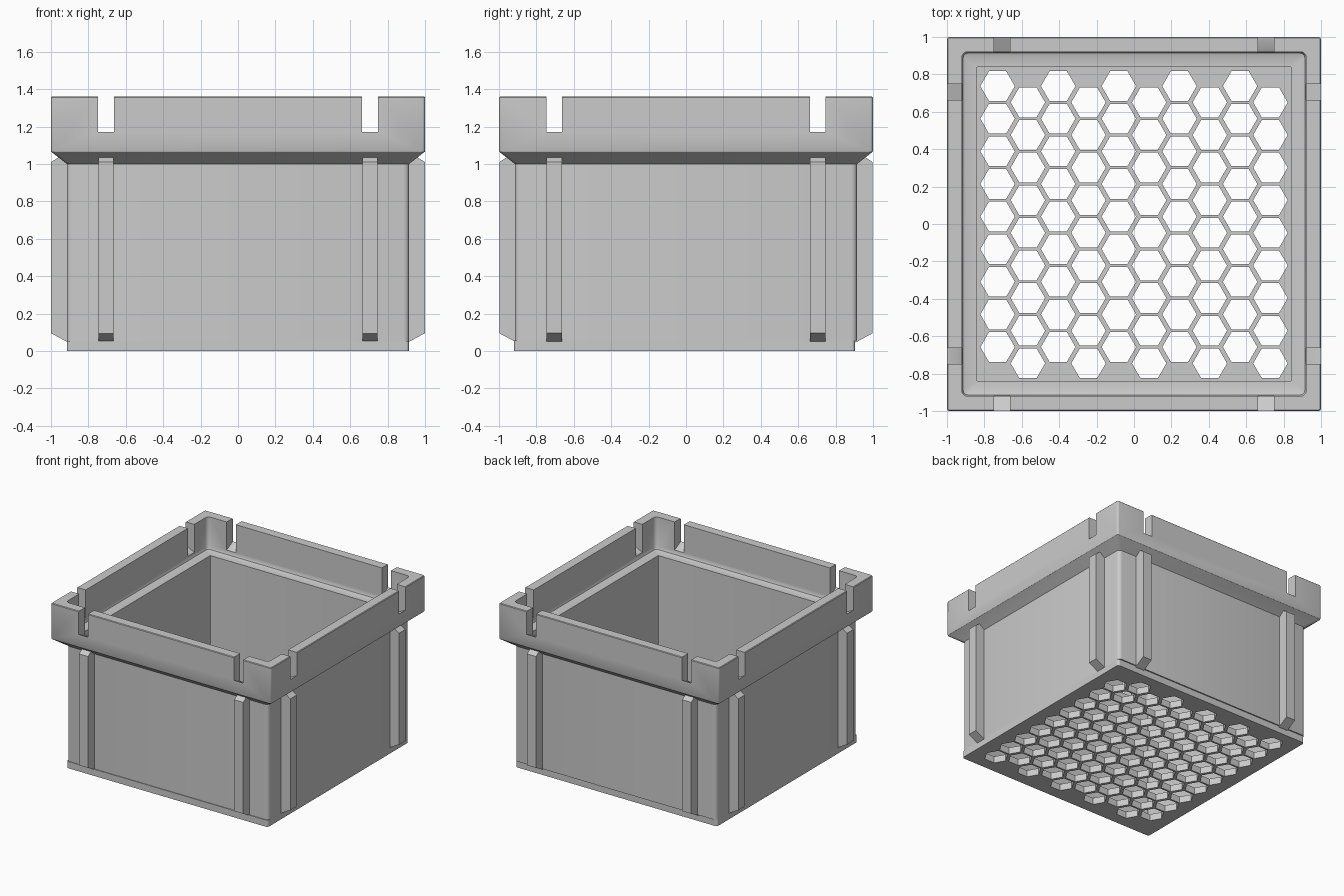
import bpy, bmesh
from math import cos, sin, pi
from mathutils import Matrix

cube = bpy.data.objects.get("Cube")
if cube:
    bpy.data.objects.remove(cube, do_unlink=True)

grey = bpy.data.materials.new("light grey plastic")
grey.use_nodes = True
colour = (0.6, 0.6, 0.6, 1)
grey.diffuse_color = colour
grey.node_tree.nodes["Principled BSDF"].inputs["Base Color"].default_value = colour


def add_object(name, bm):
    bmesh.ops.recalc_face_normals(bm, faces=bm.faces)
    mesh = bpy.data.meshes.new(name)
    bm.to_mesh(mesh)
    bm.free()
    mesh.materials.append(grey)
    obj = bpy.data.objects.new(name, mesh)
    bpy.context.collection.objects.link(obj)
    return obj


def rounded_square(half, radius, steps=4):
    points = []
    for quarter in range(4):
        a = quarter * pi / 2
        sx = 1 if quarter in (0, 3) else -1
        sy = 1 if quarter in (0, 1) else -1
        for i in range(steps + 1):
            t = a + i / steps * pi / 2
            points.append((sx * (half - radius) + radius * cos(t),
                           sy * (half - radius) + radius * sin(t)))
    return points


def closed_loft(profile):
    """Square rings of (half width, height, corner radius), joined in a loop."""
    bm = bmesh.new()
    rings = [[bm.verts.new((x, y, z)) for x, y in rounded_square(h, r)]
             for h, z, r in profile]
    count = len(rings[0])
    for k, low in enumerate(rings):
        high = rings[(k + 1) % len(rings)]
        for i in range(count):
            j = (i + 1) % count
            bm.faces.new((low[i], low[j], high[j], high[i]))
    return bm


def side_prisms(profile, half_width):
    """Two prisms on each of the four sides, from a (distance, height) profile."""
    bm = bmesh.new()
    for side in range(4):
        turn = Matrix.Rotation(side * pi / 2, 4, "Z")
        for centre in (-0.705, 0.705):
            ends = [[bm.verts.new(turn @ Matrix.Translation((centre + s, -d, z)).translation)
                     for d, z in profile] for s in (-half_width, half_width)]
            bm.faces.new(ends[0])
            bm.faces.new(ends[1])
            n = len(profile)
            for i in range(n):
                j = (i + 1) % n
                bm.faces.new((ends[0][i], ends[0][j], ends[1][j], ends[1][i]))
    return bm


def smooth(obj):
    bpy.ops.object.select_all(action="DESELECT")
    obj.select_set(True)
    bpy.context.view_layer.objects.active = obj
    bpy.ops.object.shade_smooth_by_angle(angle=pi / 6)


FLOOR = 0.055

# Walls, flared collar, rim and the ledge inside it
walls = closed_loft([
    (0.915, FLOOR, 0.03), (0.915, 1.0, 0.03), (0.998, 1.065, 0.015),
    (1.0, 1.07, 0.015), (1.0, 1.355, 0.015), (0.995, 1.36, 0.012),
    (0.92, 1.36, 0.03), (0.92, 1.115, 0.03), (0.913, 1.097, 0.025),
    (0.895, 1.09, 0.02), (0.84, 1.09, 0.004), (0.84, FLOOR, 0.004)])
box = add_object("box_walls_and_rim", walls)

# Notches in the rim, with floors that slope inward
cutter = add_object("notch_cutter", side_prisms(
    [(0.90, 1.12), (1.0, 1.17), (1.1, 1.17), (1.1, 1.5), (0.90, 1.5)], 0.042))
cutter.hide_render = True
cut = box.modifiers.new("notches", "BOOLEAN")
cut.operation = "DIFFERENCE"
cut.solver = "EXACT"
cut.object = cutter
bpy.context.view_layer.objects.active = box
bpy.ops.object.modifier_apply(modifier=cut.name)
bpy.data.objects.remove(cutter, do_unlink=True)
smooth(box)

# Upright ribs on the outer walls
add_object("side_ribs", side_prisms(
    [(0.89, 0.04), (0.915, 0.05), (0.998, 0.095), (0.998, 1.01),
     (0.96, 1.035), (0.89, 1.035)], 0.041))

# Base plate pierced by a honeycomb of drain holes
curve = bpy.data.curves.new("base_outline", "CURVE")
curve.dimensions = "2D"
curve.fill_mode = "BOTH"
curve.extrude = FLOOR / 2


def outline(points):
    spline = curve.splines.new("POLY")
    spline.points.add(len(points) - 1)
    for p, (x, y) in zip(spline.points, points):
        p.co = (x, y, 0, 1)
    spline.use_cyclic_u = True


outline([(x, y * 0.9975 - 0.008) for x, y in rounded_square(0.915, 0.02)])
for column in range(10):
    for row in range(9):
        cx = -0.729 + 0.162 * column
        cy = 0.737 - 0.1743 * row - 0.087 * (column % 2)
        outline([(cx + 0.092 * cos(k * pi / 3), cy + 0.092 * sin(k * pi / 3))
                 for k in range(6)])

helper = bpy.data.objects.new("base_outline", curve)
bpy.context.collection.objects.link(helper)
bpy.context.view_layer.update()
flat = bpy.data.meshes.new_from_object(
    helper.evaluated_get(bpy.context.evaluated_depsgraph_get()))
bm = bmesh.new()
bm.from_mesh(flat)
bmesh.ops.remove_doubles(bm, verts=bm.verts, dist=0.0001)
bmesh.ops.translate(bm, verts=bm.verts, vec=(0, 0, FLOOR / 2))
bpy.data.objects.remove(helper, do_unlink=True)
bpy.data.meshes.remove(flat)
base = add_object("pierced_base", bm)
for polygon in base.data.polygons:
    polygon.use_smooth = False
